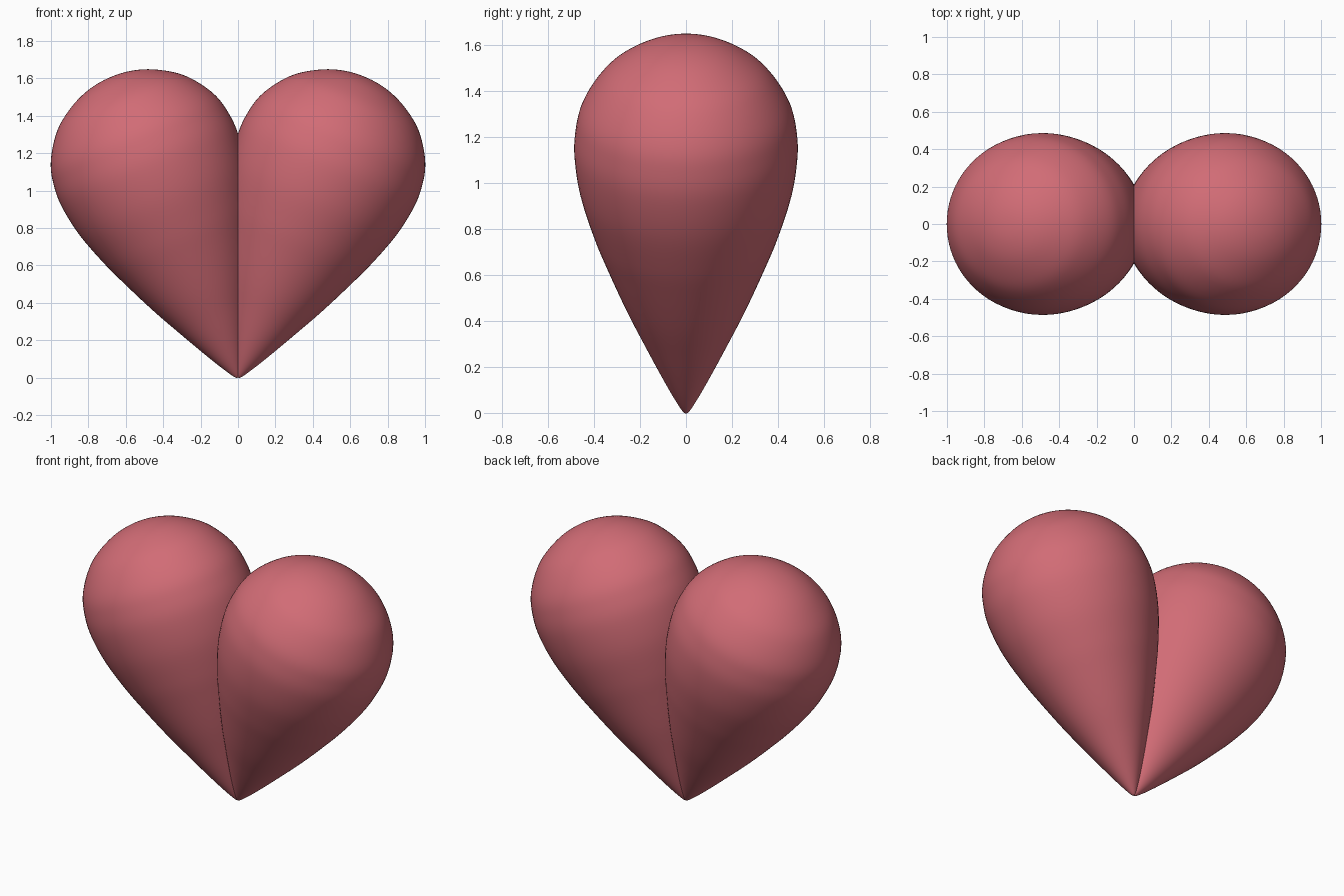
import bpy
import bmesh
from math import radians
from mathutils import Matrix, Vector

cube = bpy.data.objects.get("Cube")
if cube:
    bpy.data.objects.remove(cube, do_unlink=True)

SEGMENTS = 80      # sides around each lobe
STEPS = 6          # curve steps between profile points
TILT = radians(23)
DEPTH = 0.95       # lobes are slightly flattened front to back

# Teardrop outline as (radius, distance along the lobe axis)
PROFILE = [(0, 0), (0.018, 0.012), (0.065, 0.09), (0.124, 0.2), (0.19, 0.329),
           (0.275, 0.5), (0.361, 0.694), (0.424, 0.85), (0.484, 1.04),
           (0.511, 1.22), (0.502, 1.35), (0.473, 1.448), (0.41, 1.55),
           (0.335, 1.627), (0.22, 1.697), (0.11, 1.734), (0, 1.745)]


def smooth_profile(points):
    """Run a smooth spline through the outline, rounded at both poles."""
    pts = [Vector(p) for p in points]
    flip = lambda p: Vector((-p.x, p.y))
    pts = [flip(pts[1])] + pts + [flip(pts[-2])]
    curve = []
    for a, b, c, d in zip(pts, pts[1:], pts[2:], pts[3:]):
        for i in range(STEPS):
            t = i / STEPS
            curve.append(0.5 * (2 * b + (c - a) * t
                                + (2 * a - 5 * b + 4 * c - d) * t ** 2
                                + (3 * b - a - 3 * c + d) * t ** 3))
    return curve + [pts[-2]]


def make_lobe(name, side, material):
    """Spin the teardrop, lean it outward and trim it at the middle plane."""
    bm = bmesh.new()
    verts = [bm.verts.new((p.x, 0, p.y)) for p in smooth_profile(PROFILE)]
    edges = [bm.edges.new(pair) for pair in zip(verts, verts[1:])]
    bmesh.ops.spin(bm, geom=verts + edges, cent=(0, 0, 0), axis=(0, 0, 1),
                   angle=radians(360), steps=SEGMENTS, use_merge=True)
    bmesh.ops.remove_doubles(bm, verts=bm.verts, dist=0.0001)
    lean = Matrix.Rotation(side * TILT, 4, 'Y') @ Matrix.Diagonal((1, DEPTH, 1, 1))
    bmesh.ops.transform(bm, matrix=lean, verts=bm.verts)
    bmesh.ops.bisect_plane(bm, geom=bm.verts[:] + bm.edges[:] + bm.faces[:],
                           plane_co=(0, 0, 0), plane_no=(-side, 0, 0),
                           clear_outer=True)
    bmesh.ops.recalc_face_normals(bm, faces=bm.faces)
    # The trimmed surface must face away from the lobe's own middle
    outer = max(bm.faces, key=lambda f: side * f.calc_center_median().x)
    if outer.normal.x * side < 0:
        bmesh.ops.reverse_faces(bm, faces=bm.faces)
    for face in bm.faces:
        face.smooth = True
    mesh = bpy.data.meshes.new(name)
    bm.to_mesh(mesh)
    bm.free()
    mesh.materials.append(material)
    lobe = bpy.data.objects.new(name, mesh)
    bpy.context.collection.objects.link(lobe)
    return lobe


# Single soft red for the whole heart
red = bpy.data.materials.new("soft_red")
red.use_nodes = True
color = (0.64, 0.15, 0.18, 1)
red.diffuse_color = color
red.node_tree.nodes["Principled BSDF"].inputs["Base Color"].default_value = color

# Two mirrored halves meeting in a sharp crease
make_lobe("left_lobe", 1, red)
make_lobe("right_lobe", -1, red)
